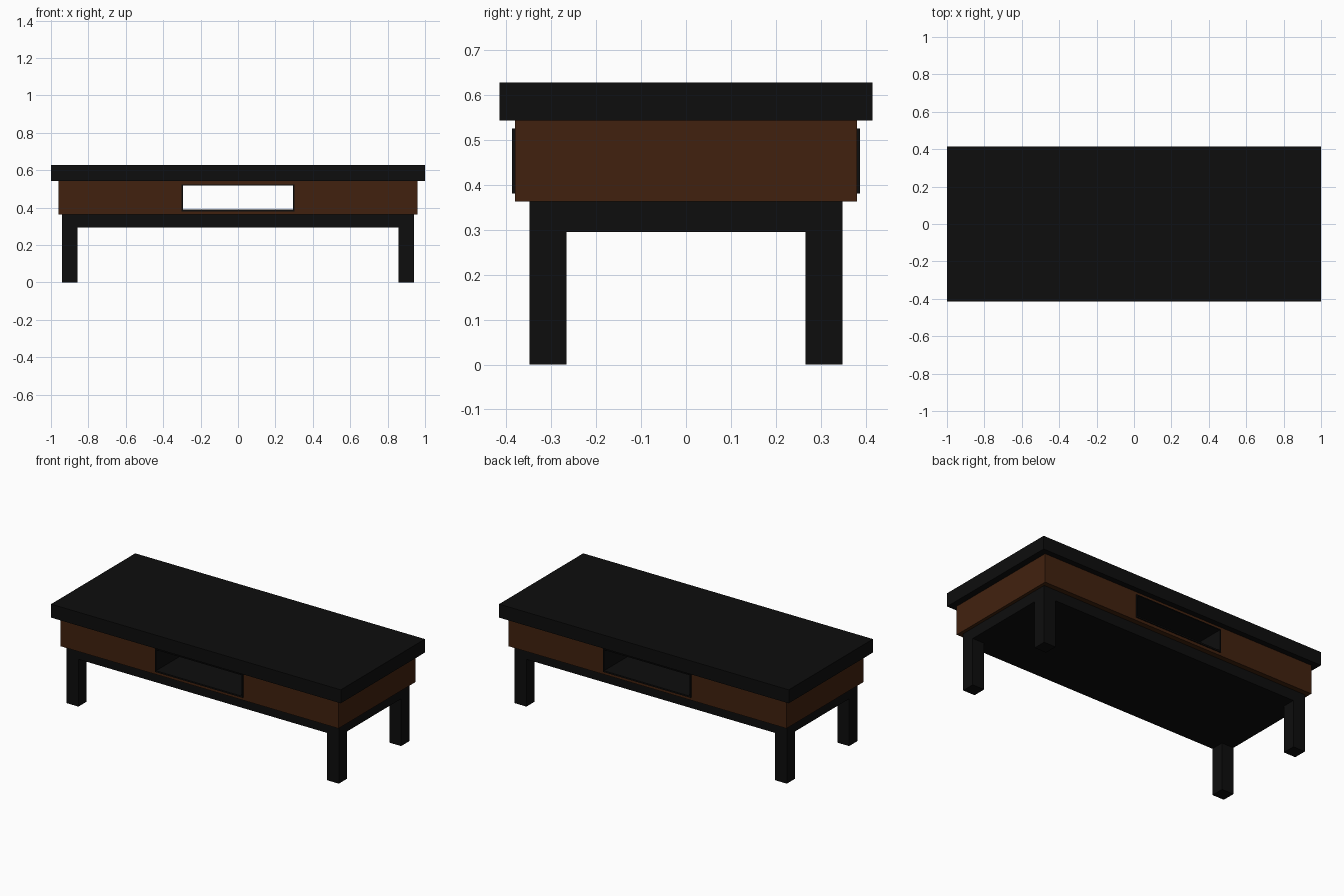
import bpy, bmesh

cube = bpy.data.objects.get("Cube")
if cube:
    bpy.data.objects.remove(cube, do_unlink=True)


def make_material(name, rgb):
    mat = bpy.data.materials.new(name)
    mat.use_nodes = True
    mat.diffuse_color = (*rgb, 1)
    bsdf = next(n for n in mat.node_tree.nodes if n.type == 'BSDF_PRINCIPLED')
    bsdf.inputs["Base Color"].default_value = (*rgb, 1)
    bsdf.inputs["Roughness"].default_value = 0.8
    return mat


black = make_material("black wood", (0.004, 0.004, 0.004))
brown = make_material("brown wood", (0.053, 0.0155, 0.0045))


def finish(name, bm, mat):
    bmesh.ops.recalc_face_normals(bm, faces=bm.faces)
    mesh = bpy.data.meshes.new(name)
    bm.to_mesh(mesh)
    bm.free()
    mesh.materials.append(mat)
    obj = bpy.data.objects.new(name, mesh)
    bpy.context.collection.objects.link(obj)
    return obj


def box(name, low, high, mat):
    bm = bmesh.new()
    bmesh.ops.create_cube(bm, size=1)
    for v in bm.verts:
        for i in range(3):
            v.co[i] = low[i] if v.co[i] < 0 else high[i]
    return finish(name, bm, mat)


def tunnel(name, outer, inner, half_depth, mat):
    """Block with an opening from front to back; rectangles are (half width, bottom, top)."""
    bm = bmesh.new()
    loops = []
    for y in (-half_depth, half_depth):
        for w, z0, z1 in (outer, inner):
            corners = ((-w, z0), (w, z0), (w, z1), (-w, z1))
            loops.append([bm.verts.new((x, y, z)) for x, z in corners])
    front_out, front_in, back_out, back_in = loops
    pairs = ((front_out, front_in), (back_out, back_in),
             (front_out, back_out), (front_in, back_in))
    for a, b in pairs:
        for i in range(4):
            j = (i + 1) % 4
            bm.faces.new((a[i], a[j], b[j], b[i]))
    return finish(name, bm, mat)


# Table top
box("table_top", (-1, -0.415, 0.543), (1, 0.415, 0.627), black)

# Brown body with the open shelf running through it
opening = (0.303, 0.38, 0.525)
tunnel("body", (0.96, 0.362, 0.543), opening, 0.38, brown)
tunnel("shelf_liner", opening, (0.295, 0.389, 0.519), 0.387, black)

# Base slab under the body
box("base", (-0.94, -0.348, 0.295), (0.94, 0.348, 0.362), black)

# Four square legs at the corners of the base
leg_x, leg_y, half = 0.899, 0.307, 0.041
for side, sx in (("left", 1), ("right", -1)):
    for end, sy in (("front", -1), ("back", 1)):
        x, y = sx * leg_x, sy * leg_y
        box(f"{end}_{side}_leg", (x - half, y - half, 0),
            (x + half, y + half, 0.295), black)
